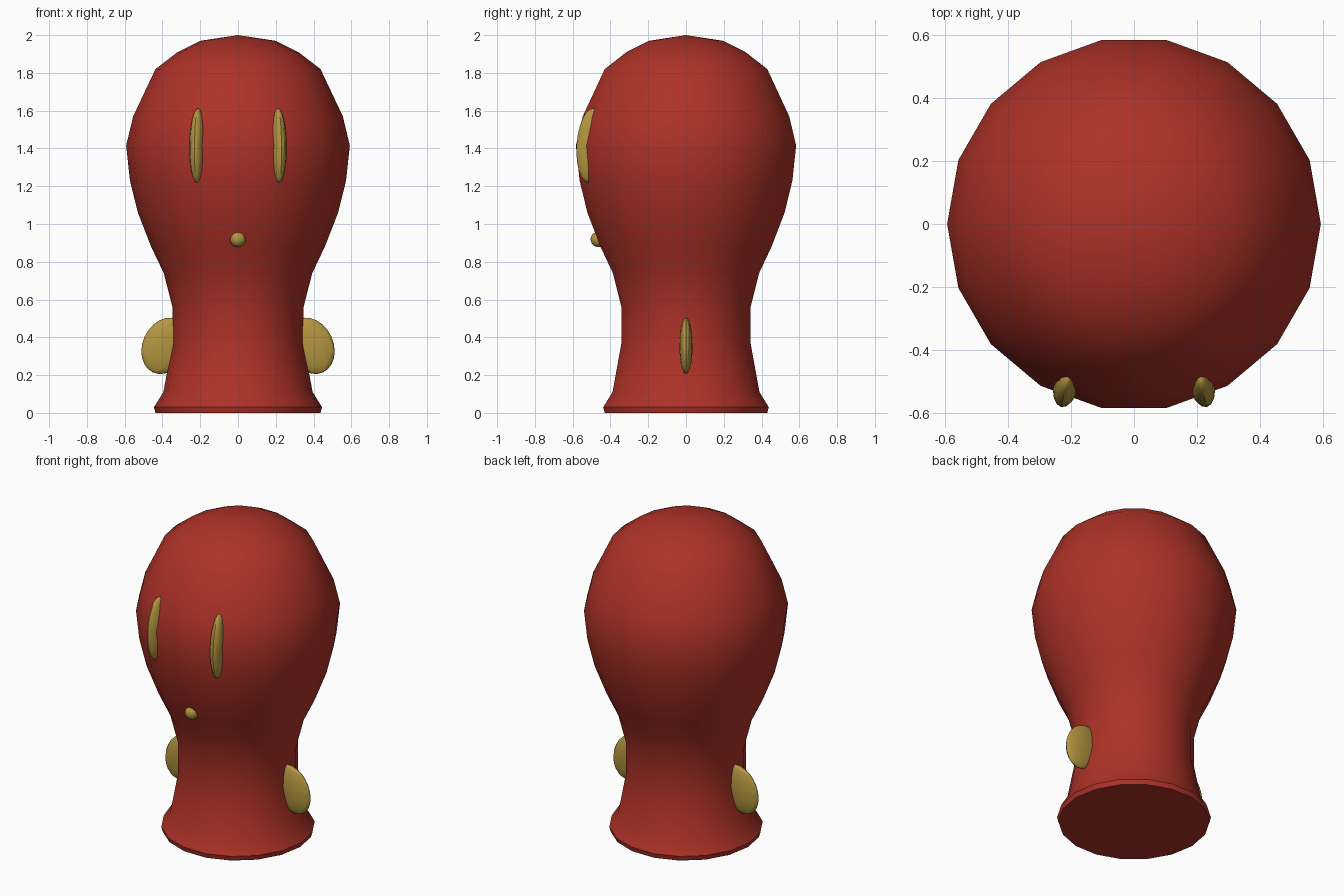
import bpy, bmesh, math
from mathutils import Matrix, Vector

cube = bpy.data.objects.get("Cube")
if cube:
    bpy.data.objects.remove(cube, do_unlink=True)


def make_material(name, rgb):
    mat = bpy.data.materials.new(name)
    mat.use_nodes = True
    mat.diffuse_color = (*rgb, 1)
    mat.node_tree.nodes["Principled BSDF"].inputs["Base Color"].default_value = (*rgb, 1)
    return mat


red = make_material("deep red", (0.42, 0.032, 0.021))
gold = make_material("dull gold", (0.45, 0.30, 0.05))


def finish(name, bm, mat):
    bmesh.ops.recalc_face_normals(bm, faces=bm.faces)
    mesh = bpy.data.meshes.new(name)
    bm.to_mesh(mesh)
    bm.free()
    mesh.materials.append(mat)
    obj = bpy.data.objects.new(name, mesh)
    bpy.context.collection.objects.link(obj)
    bpy.ops.object.select_all(action='DESELECT')
    obj.select_set(True)
    bpy.context.view_layer.objects.active = obj
    bpy.ops.object.shade_smooth_by_angle(angle=math.radians(31))
    return obj


def ellipsoid(name, centre, half, turn=Matrix.Identity(4), segments=16, rings=12, angle=60):
    bm = bmesh.new()
    bmesh.ops.create_uvsphere(bm, u_segments=segments, v_segments=rings, radius=1)
    bm.transform(Matrix.Translation(centre) @ turn @ Matrix.Diagonal((*half, 1)))
    obj = finish(name, bm, gold)
    bpy.ops.object.shade_smooth()
    return obj


# Body: turned profile with 18 sides, (radius, height)
profile = [(0.437, 0), (0.445, 0.03), (0.395, 0.11), (0.347, 0.37), (0.347, 0.56),
           (0.393, 0.74), (0.46, 0.88), (0.53, 1.06), (0.572, 1.23), (0.592, 1.415),
           (0.555, 1.57), (0.437, 1.82), (0.32, 1.91), (0.198, 1.97)]
SIDES = 18
bm = bmesh.new()
rings = [[bm.verts.new((r * math.cos(math.tau * i / SIDES),
                        r * math.sin(math.tau * i / SIDES), z))
          for i in range(SIDES)] for r, z in profile]
for low, high in zip(rings, rings[1:]):
    for i in range(SIDES):
        j = (i + 1) % SIDES
        bm.faces.new((low[i], low[j], high[j], high[i]))
tip = bm.verts.new((0, 0, 2))
for i in range(SIDES):
    bm.faces.new((rings[-1][i], rings[-1][(i + 1) % SIDES], tip))
bm.faces.new(rings[0][::-1])
finish("body", bm, red)

# Eyes and side fins, mirrored left and right
for side, s in (("left", 1), ("right", -1)):
    eye_turn = Matrix.Rotation(s * math.radians(12), 4, 'Z') @ Matrix.Rotation(math.radians(-4), 4, 'X')
    ellipsoid(side + "_eye", Vector((s * 0.214, -0.503, 1.415)), (0.041, 0.078, 0.198), eye_turn)
    fin_turn = Matrix.Rotation(s * math.radians(-25), 4, 'Y')
    ellipsoid(side + "_fin", Vector((s * 0.385, 0, 0.355)), (0.12, 0.035, 0.155), fin_turn)

# Small round nose
ellipsoid("nose", Vector((0, -0.464, 0.919)), (0.041, 0.041, 0.041))
